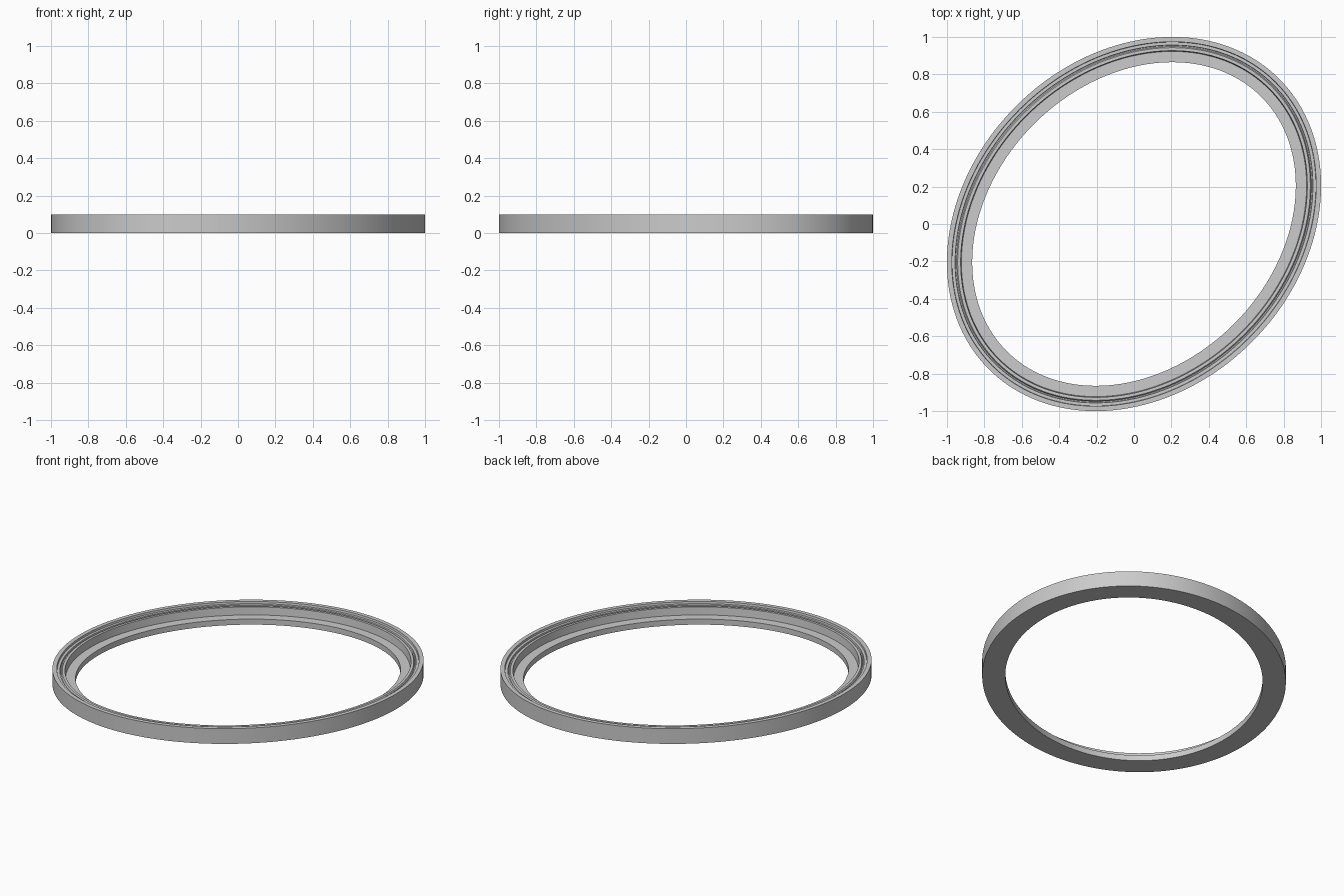
import bpy, bmesh, math

old = bpy.data.objects.get("Cube")
if old:
    bpy.data.objects.remove(old, do_unlink=True)

SEGMENTS = 160
LONG, SHORT = 1.098, 0.892      # half axes of the outer oval
TURN = math.radians(45)         # long axis lies on the diagonal

# Cross-section: (distance in from the outer edge, height)
PROFILE = [
    (0.0, 0.0), (0.0, 0.099),       # outer wall
    (0.026, 0.099), (0.028, 0.086), # top rim and step
    (0.044, 0.086), (0.046, 0.075), # shallow groove
    (0.052, 0.075), (0.058, 0.086),
    (0.074, 0.086),                 # inner lip
    (0.078, 0.036),                 # inner wall
    (0.136, 0.036), (0.136, 0.0),   # ledge and opening
]

# Plain grey
grey = bpy.data.materials.new("plain_grey")
grey.use_nodes = True
colour = (0.6, 0.6, 0.6, 1)
grey.diffuse_color = colour
grey.node_tree.nodes["Principled BSDF"].inputs["Base Color"].default_value = colour


def oval_point(inset, z, angle):
    u = (LONG - inset) * math.cos(angle)
    v = (SHORT - inset) * math.sin(angle)
    c, s = math.cos(TURN), math.sin(TURN)
    return (u * c - v * s, u * s + v * c, z)


# Sweep the cross-section around the oval
bm = bmesh.new()
rings = []
for i in range(SEGMENTS):
    angle = 2 * math.pi * i / SEGMENTS
    rings.append([bm.verts.new(oval_point(d, z, angle)) for d, z in PROFILE])
count = len(PROFILE)
for i, ring in enumerate(rings):
    after = rings[(i + 1) % SEGMENTS]
    for j in range(count):
        k = (j + 1) % count
        bm.faces.new((ring[j], after[j], after[k], ring[k]))
bmesh.ops.recalc_face_normals(bm, faces=bm.faces)

mesh = bpy.data.meshes.new("oval_bezel_ring")
bm.to_mesh(mesh)
bm.free()
mesh.materials.append(grey)
ring_object = bpy.data.objects.new("oval_bezel_ring", mesh)
bpy.context.collection.objects.link(ring_object)

# Smooth around the oval, sharp at the steps
bpy.ops.object.select_all(action='DESELECT')
ring_object.select_set(True)
bpy.context.view_layer.objects.active = ring_object
bpy.ops.object.shade_smooth_by_angle(angle=math.radians(30))
